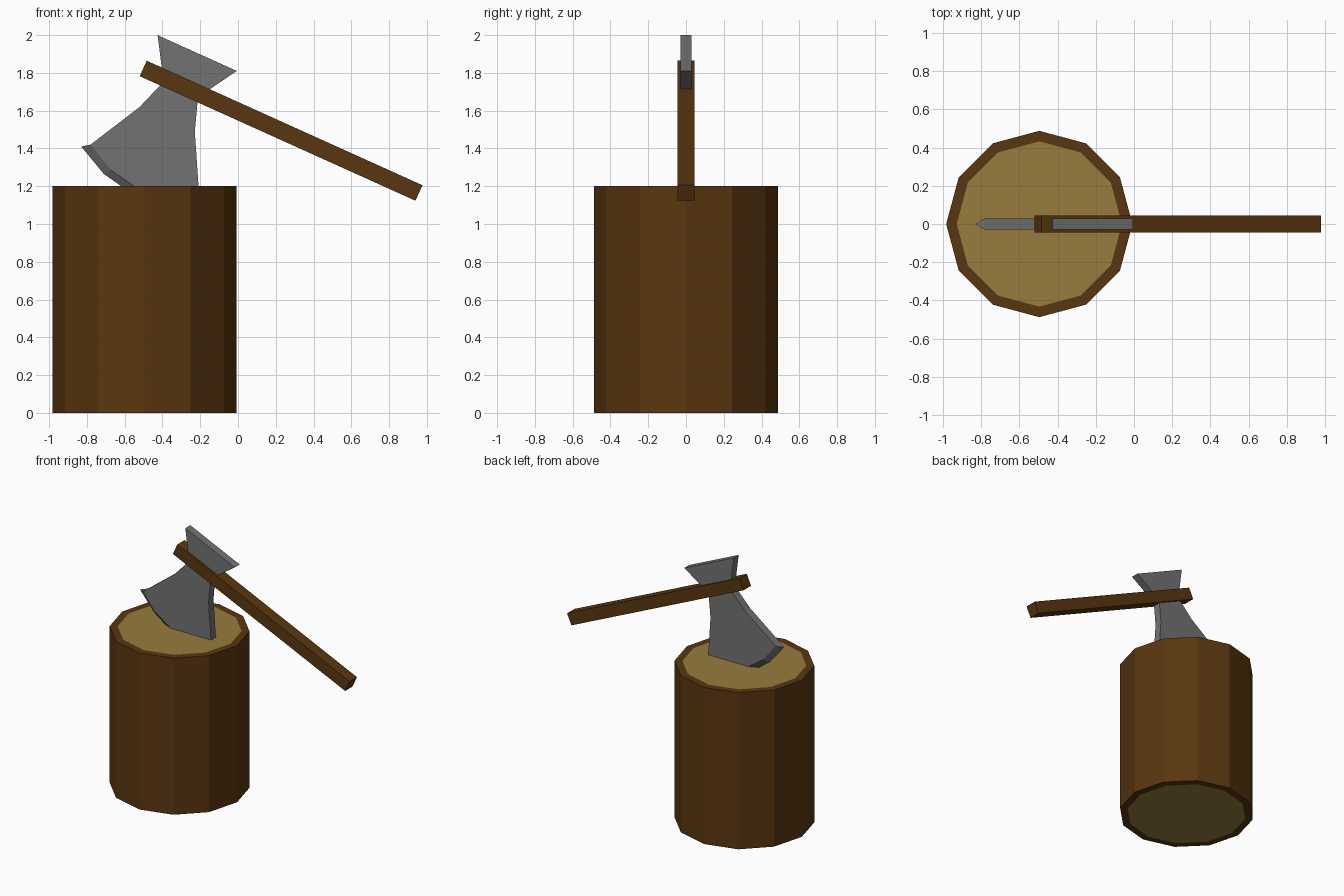
import bpy, bmesh, math
from mathutils import Vector

if "Cube" in bpy.data.objects:
    bpy.data.objects.remove(bpy.data.objects["Cube"])

def material(name, rgb):
    m = bpy.data.materials.new(name)
    m.diffuse_color = (*rgb, 1)
    m.use_nodes = True
    m.node_tree.nodes["Principled BSDF"].inputs["Base Color"].default_value = m.diffuse_color
    return m

BARK = material("brown wood", (0.10, 0.037, 0.005))
PALE = material("cut wood", (0.31, 0.20, 0.048))
STEEL = material("grey steel", (0.17, 0.17, 0.17))

def finish(name, bm, *mats):
    bmesh.ops.recalc_face_normals(bm, faces=bm.faces)
    me = bpy.data.meshes.new(name)
    bm.to_mesh(me)
    bm.free()
    for m in mats:
        me.materials.append(m)
    ob = bpy.data.objects.new(name, me)
    bpy.context.collection.objects.link(ob)
    return ob

# Axe frame: u runs along the handle, v towards the blade
ANG = math.radians(24.3)
U = Vector((math.cos(ANG), 0, -math.sin(ANG)))
V = Vector((-math.sin(ANG), 0, -math.cos(ANG)))
ORIGIN = Vector((-0.295, 0, 1.73))

def axe(u, v, y):
    return ORIGIN + U * u + V * v + Vector((0, y, 0))

# Chopping block: 12-sided log with pale inset ends
bm = bmesh.new()
bmesh.ops.create_cone(bm, cap_ends=True, segments=12, radius1=0.487, radius2=0.487, depth=1.2)
bmesh.ops.translate(bm, verts=bm.verts, vec=(-0.495, 0, 0.6))
for cap in [f for f in bm.faces if abs(f.normal.z) > 0.9]:
    bmesh.ops.inset_region(bm, faces=[cap], thickness=0.055)
    cap.material_index = 1
finish("chopping_block", bm, BARK, PALE)

# Handle: square bar through the head
bm = bmesh.new()
bmesh.ops.create_cube(bm, size=1)
for v in bm.verts:
    v.co = axe(0.574 + v.co.x * 1.602, v.co.z * 0.09, v.co.y * 0.09)
finish("axe_handle", bm, BARK)

# Axe head: mirrored profile with a wedge-shaped cutting edge
half = [(0.23, -0.192), (0.10, 0.02), (0.16, 0.193), (0.315, 0.482), (0.165, 0.56)]
profile = [(-u, v) for u, v in half] + [(0, 0.59)] + half[::-1]
edge = [(-0.356, 0.512), (-0.187, 0.595), (0, 0.63), (0.187, 0.595), (0.356, 0.512)]
bm = bmesh.new()
front = [bm.verts.new(axe(u, v, -0.03)) for u, v in profile]
back = [bm.verts.new(axe(u, v, 0.03)) for u, v in profile]
ridge = [bm.verts.new(axe(u, v, 0)) for u, v in edge]
bm.faces.new(front)
bm.faces.new(back[::-1])
n, first, last = len(profile), 3, 7
for i in range(n):
    j = (i + 1) % n
    if first <= i < last:
        a, b = ridge[i - first], ridge[j - first]
        bm.faces.new((front[i], front[j], b, a))
        bm.faces.new((back[j], back[i], a, b))
    else:
        bm.faces.new((front[i], front[j], back[j], back[i]))
for i, r in ((first, ridge[0]), (last, ridge[-1])):
    bm.faces.new((front[i], back[i], r))
finish("axe_head", bm, STEEL)
